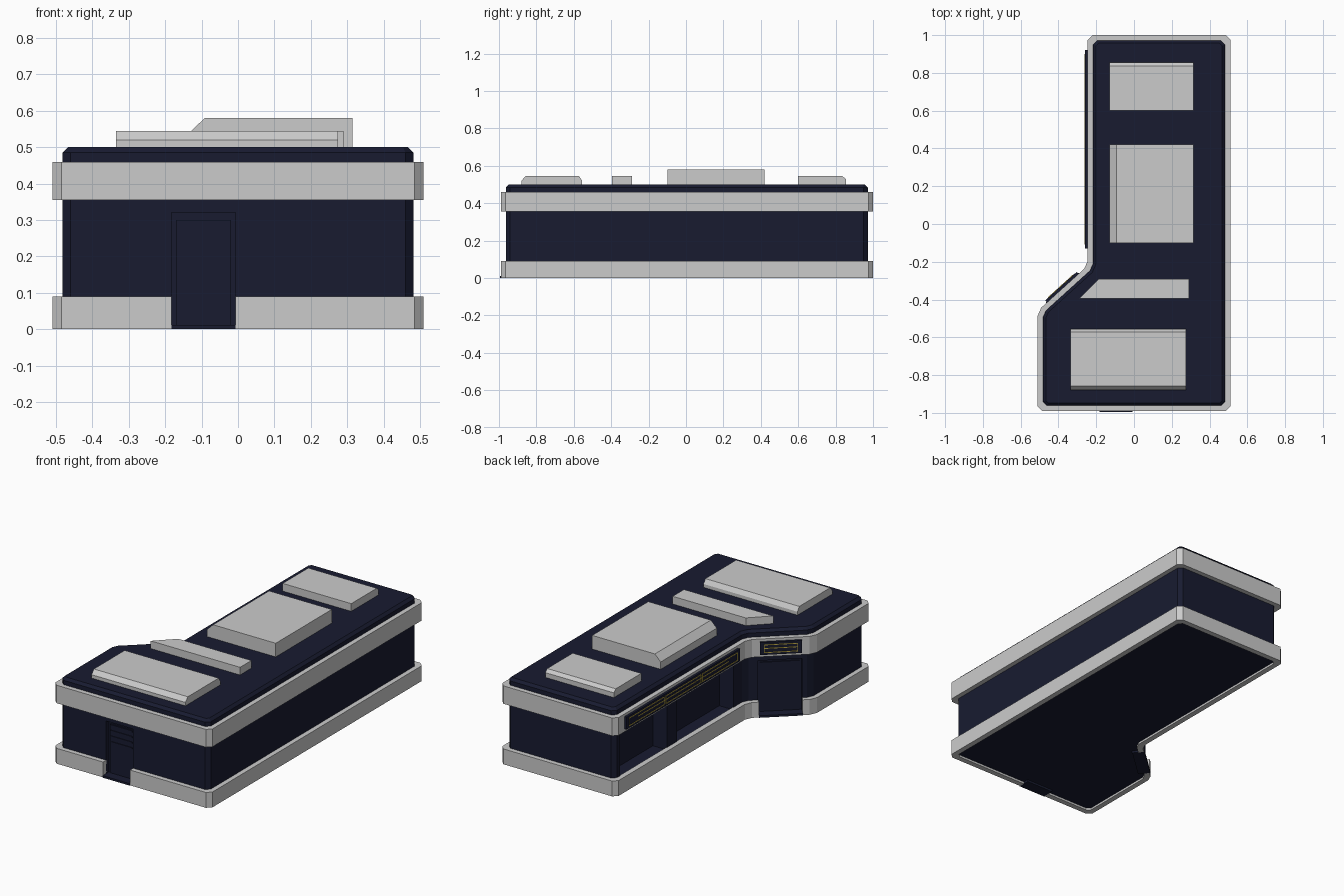
import bpy, bmesh
from math import atan2, pi
from mathutils import Matrix, Vector

if "Cube" in bpy.data.objects:
    bpy.data.objects.remove(bpy.data.objects["Cube"])


def material(name, rgb):
    m = bpy.data.materials.new(name)
    m.diffuse_color = (*rgb, 1)
    m.use_nodes = True
    m.node_tree.nodes["Principled BSDF"].inputs["Base Color"].default_value = m.diffuse_color
    return m


NAVY = material("navy", (0.009, 0.011, 0.030))
YELLOW = material("yellow", (0.55, 0.42, 0.06))


def loft(name, layers, mat=None, ring=False):
    """Skin a stack of (outline, z) layers; ring joins last layer to first."""
    bm = bmesh.new()
    rows = [[bm.verts.new((x, y, z)) for x, y in pts] for pts, z in layers]
    n = len(rows[0])
    pairs = list(zip(rows, rows[1:]))
    if ring:
        pairs.append((rows[-1], rows[0]))
    else:
        bm.faces.new(rows[0])
        bm.faces.new(rows[-1])
    for a, b in pairs:
        for i in range(n):
            j = (i + 1) % n
            bm.faces.new((a[i], a[j], b[j], b[i]))
    bmesh.ops.recalc_face_normals(bm, faces=bm.faces)
    me = bpy.data.meshes.new(name)
    bm.to_mesh(me)
    bm.free()
    ob = bpy.data.objects.new(name, me)
    bpy.context.collection.objects.link(ob)
    if mat:
        me.materials.append(mat)
    return ob


def box(name, x, y, z, mat=None, frame=None):
    rect = [(x[0], y[0]), (x[1], y[0]), (x[1], y[1]), (x[0], y[1])]
    ob = loft(name, [(rect, z[0]), (rect, z[1])], mat)
    if frame:
        ob.data.transform(frame)
    return ob


def chamfered(pts, c):
    out = []
    for i, p in enumerate(pts):
        p = Vector(p)
        for q in (pts[i - 1], pts[(i + 1) % len(pts)]):
            out.append(tuple(p + (Vector(q) - p).normalized() * c))
    return out


def inset(pts, d):
    """Move a counter-clockwise outline inwards by d."""
    out = []
    for i, p in enumerate(pts):
        p = Vector(p)
        a = (p - Vector(pts[i - 1])).normalized()
        b = (Vector(pts[(i + 1) % len(pts)]) - p).normalized()
        na, nb = Vector((-a.y, a.x)), Vector((-b.y, b.x))
        out.append(tuple(p + (na + nb) * d / (1 + na.dot(nb))))
    return out


def cut(ob, cutters):
    bpy.context.view_layer.objects.active = ob
    for c in cutters:
        m = ob.modifiers.new("cut", 'BOOLEAN')
        m.operation, m.solver, m.object = 'DIFFERENCE', 'EXACT', c
        bpy.ops.object.modifier_apply(modifier=m.name)
    for c in cutters:
        c.hide_render = True
        bpy.data.objects.remove(c)


def wall(x, y, angle):
    """Frame on a wall: local x runs along it, local -y points outwards."""
    return Matrix.Translation((x, y, 0)) @ Matrix.Rotation(angle, 4, 'Z')


# Footprint: long block with a wider front end and a diagonal wall
plan = [(-0.51, -0.99), (0.51, -0.99), (0.51, 1), (-0.245, 1), (-0.245, -0.22), (-0.51, -0.46)]
outer = chamfered(plan, 0.025)
core = chamfered(inset(plan, 0.028), 0.022)

# Main building with bevelled roof edge
body = loft("building_body", [(core, 0.012), (core, 0.485), (inset(core, 0.015), 0.5)], NAVY)


# Stone bands
def band(name, z0, z1):
    inner = inset(core, 0.004)
    return loft(name, [(outer, z0), (outer, z1), (inner, z1), (inner, z0)], ring=True)


base_band = band("base_band", 0, 0.09)
band("upper_band", 0.355, 0.46)

front = wall(-0.095, -0.99, 0)
left = wall(-0.245, 0.395, -pi / 2)
diagonal = wall(-0.3775, -0.34, atan2(0.24, 0.265) - pi)

# Door recesses through base band and body
doors = (("front", front, 0.175, 0.055), ("corner", diagonal, 0.235, 0.055))
for name, frame, w, depth in doors:
    h = w / 2
    cut(body, [box("door_cutter", (-h, h), (-0.1, depth), (-0.1, 0.32), frame=frame)])
    cut(base_band, [box("gap_cutter", (-h, h), (-0.1, 0.1), (-0.1, 0.2), frame=frame)])
    box(name + "_sill", (-h, h), (-0.004, depth + 0.01), (0, 0.012), NAVY, frame)
    box(name + "_door_panel", (0.012 - h, h - 0.012), (depth - 0.006, depth + 0.005),
        (0.012, 0.3), NAVY, frame)
for i in range(4):
    z = 0.19 + i * 0.033
    box("front_door_slat", (-0.07, 0.07), (0.045, 0.052), (z, z + 0.008), NAVY, front)

# Shop window recesses on the long left wall
for x0, x1 in ((-0.525, -0.09), (0.0, 0.525)):
    cut(body, [box("window_cutter", (x0, x1), (-0.1, 0.12), (0.075, 0.345), frame=left)])


# Sign boards with thin yellow outlines
def sign(name, frame, w, z0, z1, cells):
    h = w / 2
    box(name + "_board", (-h, h), (-0.014, 0.01), (z0, z1), NAVY, frame)
    t, y = 0.004, (-0.017, -0.012)
    step = (w - 0.03) / cells
    for i in range(cells):
        a = 0.02 - h + i * step
        b = a + step - 0.012
        for z in (z0 + 0.012, z1 - 0.016):
            box(name + "_trim", (a, b), y, (z, z + t), YELLOW, frame)
        for x in (a, b - t):
            box(name + "_trim", (x, x + t), y, (z0 + 0.012, z1 - 0.012), YELLOW, frame)
    mid = (z0 + z1) / 2
    box(name + "_centre_trim", (-h * 0.8, h * 0.8), y, (mid, mid + t), YELLOW, frame)


sign("long_sign", left, 1.05, 0.372, 0.445, 3)
sign("corner_sign", diagonal, 0.225, 0.372, 0.445, 1)


# Roof blocks: bottom and shoulder outline, then a top rectangle
def roof_block(name, x, y, shoulder, top, tx, ty):
    def rect(a, b):
        return [(a[0], b[0]), (a[1], b[0]), (a[1], b[1]), (a[0], b[1])]
    loft(name, [(rect(x, y), 0.495), (rect(x, y), shoulder), (rect(tx, ty), top)])


roof_block("front_roof_block", (-0.335, 0.275), (-0.88, -0.555), 0.52, 0.545,
           (-0.335, 0.275), (-0.858, -0.572))
roof_block("middle_roof_block", (-0.13, 0.315), (-0.1, 0.42), 0.543, 0.58,
           (-0.092, 0.315), (-0.1, 0.42))
roof_block("rear_roof_block", (-0.13, 0.315), (0.6, 0.855), 0.528, 0.545,
           (-0.13, 0.315), (0.6, 0.837))
strip = [(-0.29, -0.395), (0.29, -0.395), (0.29, -0.29), (-0.185, -0.29)]
loft("roof_strip", [(strip, 0.495), (strip, 0.545)])
